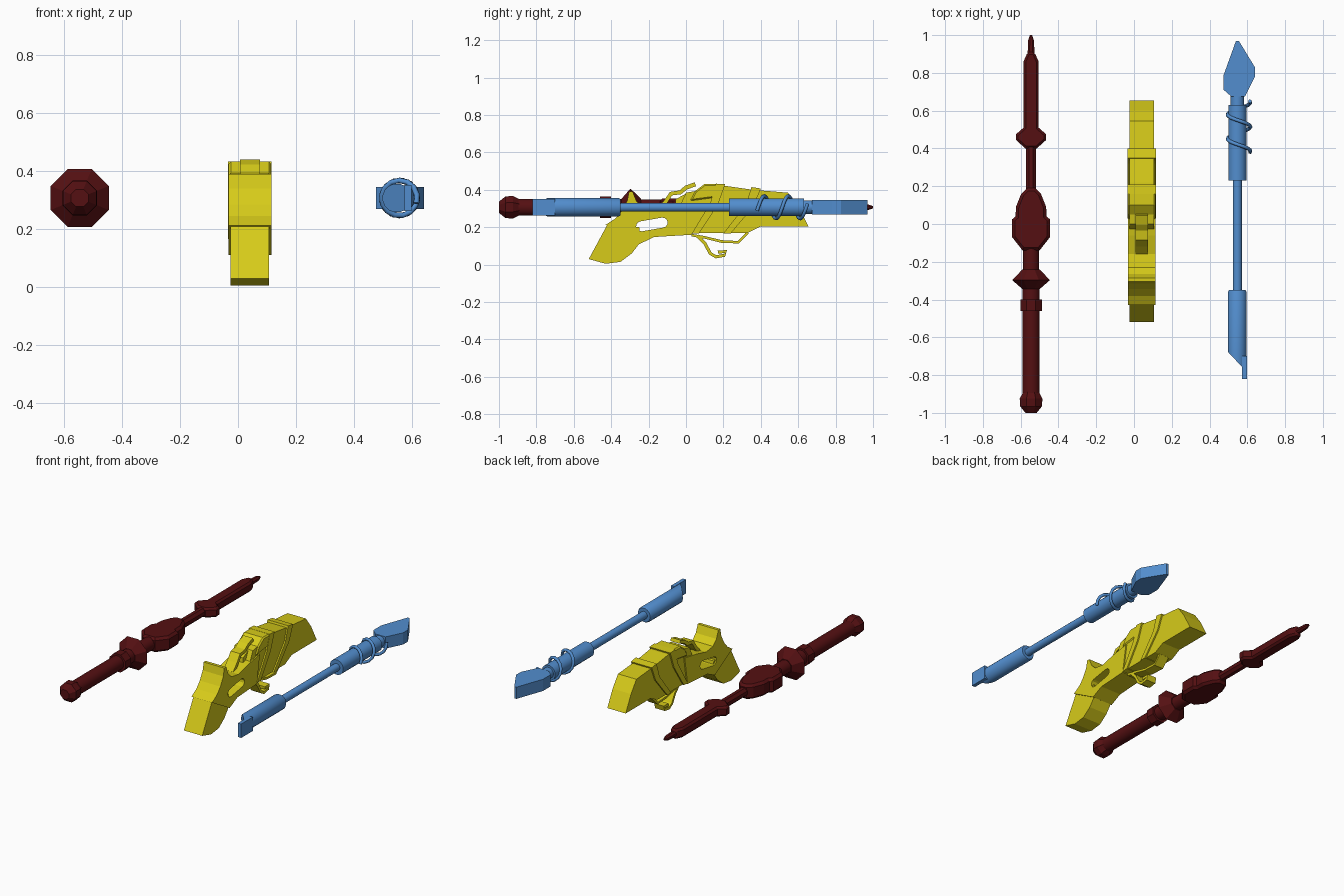
import bpy, bmesh, math
from mathutils import Vector

cube = bpy.data.objects.get("Cube")
if cube:
    bpy.data.objects.remove(cube, do_unlink=True)


def material(name, rgb):
    m = bpy.data.materials.new(name)
    m.use_nodes = True
    m.diffuse_color = (*rgb, 1)
    m.node_tree.nodes["Principled BSDF"].inputs["Base Color"].default_value = (*rgb, 1)
    return m


RED = material("dark red", (0.09, 0.005, 0.006))
YELLOW = material("yellow", (0.68, 0.6, 0.01))
BLUE = material("sky blue", (0.085, 0.27, 0.62))
AXIS_Z = 0.307
RED_X, GUN_X, BLUE_X = -0.545, 0.041, 0.547


def finish(name, bm, mat, smooth=False):
    bmesh.ops.recalc_face_normals(bm, faces=bm.faces)
    mesh = bpy.data.meshes.new(name)
    bm.to_mesh(mesh)
    bm.free()
    mesh.materials.append(mat)
    ob = bpy.data.objects.new(name, mesh)
    bpy.context.collection.objects.link(ob)
    if smooth:
        bpy.ops.object.select_all(action="DESELECT")
        ob.select_set(True)
        bpy.context.view_layer.objects.active = ob
        bpy.ops.object.shade_smooth_by_angle(angle=math.radians(35))
    return ob


def turned_mesh(x, profile, sides):
    """Lathe (y, radius) pairs around a line parallel to y."""
    bm = bmesh.new()
    rings = []
    for y, r in profile:
        ring = []
        for i in range(sides):
            a = math.tau * (i + 0.5) / sides
            k = r / math.cos(math.pi / sides)
            ring.append(bm.verts.new((x + k * math.cos(a), y, AXIS_Z + k * math.sin(a))))
        rings.append(ring)
    for a, b in zip(rings, rings[1:]):
        for i in range(sides):
            j = (i + 1) % sides
            bm.faces.new((a[i], a[j], b[j], b[i]))
    bm.faces.new(rings[0])
    bm.faces.new(rings[-1])
    return bm


def turned(name, x, profile, mat, sides=16):
    return finish(name, turned_mesh(x, profile, sides), mat, sides > 8)


def prism(name, points, center, half, mat, side=True, bevel=0):
    """Extrude a (y, z) side outline along x, or an (x, y) outline along z."""
    bm = bmesh.new()
    if side:
        place = lambda p, d: (center + d, p[0], p[1])
        push = Vector((2 * half, 0, 0))
    else:
        place = lambda p, d: (p[0], p[1], center + d)
        push = Vector((0, 0, 2 * half))
    face = bm.faces.new([bm.verts.new(place(p, -half)) for p in points])
    out = bmesh.ops.extrude_face_region(bm, geom=[face])
    bmesh.ops.translate(bm, vec=push, verts=[v for v in out["geom"] if isinstance(v, bmesh.types.BMVert)])
    ob = finish(name, bm, mat)
    if bevel:
        mod = ob.modifiers.new("bevel", "BEVEL")
        mod.width = bevel
        mod.segments = 1
        mod.limit_method = "ANGLE"
        mod.angle_limit = math.radians(60)
    return ob


def ribbon(name, path, thick, half, mat):
    """Side outline of constant thickness following a (y, z) path."""
    left, right = [], []
    for i, p in enumerate(path):
        a, b = Vector(path[max(i - 1, 0)]), Vector(path[min(i + 1, len(path) - 1)])
        d = (b - a).normalized()
        n = Vector((-d.y, d.x)) * thick / 2
        left.append(Vector(p) + n)
        right.append(Vector(p) - n)
    return prism(name, left + right[::-1], GUN_X, half, mat)


# Red sword: grip, guard and flat blade
turned("sword_pommel", RED_X, [(-1, 0.03), (-0.965, 0.058), (-0.925, 0.06), (-0.89, 0.042)], RED, 8)
turned("sword_grip", RED_X, [(-0.91, 0.045), (-0.3, 0.045)], RED)
turned("sword_grip_ring", RED_X, [(-0.46, 0.057), (-0.4, 0.057)], RED, 8)
turned("sword_guard", RED_X, [(-0.345, 0.045), (-0.297, 0.1), (-0.24, 0.045)], RED, 8)
turned("sword_neck", RED_X, [(-0.25, 0.042), (-0.1, 0.042)], RED)


def mirrored(half_outline):
    return ([(RED_X + w, y) for y, w in half_outline]
            + [(RED_X - w, y) for y, w in reversed(half_outline)])


prism("sword_core", mirrored([(-0.14, 0.045), (-0.07, 0.1), (0.025, 0.1), (0.04, 0.082),
      (0.09, 0.08), (0.16, 0.052), (0.19, 0.022)]), AXIS_Z, 0.048, RED, False, 0.015)
turned("sword_shaft", RED_X, [(0.15, 0.027), (0.43, 0.027)], RED, 8)
prism("sword_blade", mirrored([(0.4, 0.03), (0.445, 0.08), (0.475, 0.08), (0.51, 0.04),
      (0.86, 0.04), (0.91, 0.018)]), AXIS_Z, 0.032, RED, False, 0.012)
turned("sword_tip", RED_X, [(0.9, 0.018), (0.97, 0.016), (1, 0.006)], RED, 8)

# Yellow pistol: grip, stock with raised comb, barrel
prism("pistol_grip", [(-0.52, 0.03), (-0.43, 0.005), (-0.35, 0.015), (-0.29, 0.06),
      (-0.24, 0.125), (-0.25, 0.2), (-0.42, 0.215)], GUN_X, 0.066, YELLOW)
stock = prism("pistol_stock", [(-0.43, 0.213), (-0.25, 0.11), (-0.17, 0.148), (0.03, 0.16),
              (0.06, 0.34), (-0.06, 0.32), (-0.16, 0.295), (-0.23, 0.305), (-0.265, 0.34),
              (-0.285, 0.39), (-0.305, 0.39), (-0.315, 0.34), (-0.345, 0.285), (-0.38, 0.245)],
              GUN_X, 0.074, YELLOW)
prism("pistol_barrel", [(0.0, 0.158), (0.04, 0.17), (0.33, 0.17), (0.4, 0.205), (0.655, 0.205),
      (0.6, 0.31), (0.545, 0.385), (0.36, 0.4), (0.22, 0.42), (0.1, 0.425), (0.06, 0.395),
      (0.0, 0.385), (-0.03, 0.32)], GUN_X, 0.066, YELLOW)

# Rounded slot cut through the stock
slot = []
for cy, cz, start in ((-0.125, 0.225, -80), (-0.24, 0.205, 100)):
    for i in range(7):
        a = math.radians(start + i * 30)
        slot.append((cy + 0.027 * math.cos(a), cz + 0.027 * math.sin(a)))
cutter = prism("slot_cutter", slot, GUN_X, 0.2, YELLOW)
cutter.hide_render = True
cut = stock.modifiers.new("slot", "BOOLEAN")
cut.operation = "DIFFERENCE"
cut.solver = "EXACT"
cut.object = cutter
bpy.ops.object.select_all(action="DESELECT")
stock.select_set(True)
bpy.context.view_layer.objects.active = stock
bpy.ops.object.modifier_apply(modifier=cut.name)
bpy.data.objects.remove(cutter, do_unlink=True)

# Slanted straps, top rib, hammer, trigger guard and trigger
prism("front_strap", [(0.35, 0.415), (0.4, 0.407), (0.36, 0.31), (0.24, 0.168), (0.2, 0.168),
      (0.32, 0.32)], GUN_X, 0.075, YELLOW)
prism("rear_strap", [(0.16, 0.433), (0.21, 0.43), (0.17, 0.32), (0.07, 0.168), (0.03, 0.165),
      (0.13, 0.33)], GUN_X, 0.075, YELLOW)
prism("breech_block", [(0.02, 0.34), (0.05, 0.395), (0.1, 0.432), (0.17, 0.432), (0.17, 0.36)],
      GUN_X, 0.073, YELLOW, bevel=0.008)
ribbon("hammer", [(-0.15, 0.29), (-0.11, 0.335), (-0.08, 0.38), (-0.03, 0.387), (0.0, 0.412),
       (0.05, 0.43)], 0.022, 0.034, YELLOW)
prism("hammer_base", [(-0.06, 0.3), (-0.055, 0.35), (0.0, 0.38), (0.05, 0.38), (0.05, 0.3)],
      GUN_X, 0.034, YELLOW)
ribbon("trigger_guard", [(0.03, 0.158), (0.1, 0.146), (0.19, 0.124), (0.28, 0.12), (0.33, 0.172)],
       0.014, 0.034, YELLOW)
ribbon("trigger", [(0.06, 0.155), (0.1, 0.115), (0.13, 0.06), (0.16, 0.042), (0.205, 0.05),
       (0.215, 0.07), (0.17, 0.068)], 0.017, 0.034, YELLOW)

# Blue staff: slanted handle end, shaft, collar and leaf blade
bm = turned_mesh(BLUE_X, [(-0.85, 0.049), (-0.36, 0.049), (-0.35, 0.044)], 16)
cut_geom = bm.verts[:] + bm.edges[:] + bm.faces[:]
res = bmesh.ops.bisect_plane(bm, geom=cut_geom, plane_co=(0.5, -0.68, 0),
                             plane_no=(-0.08, -0.075, 0), clear_outer=True)
edges = [e for e in res["geom_cut"] if isinstance(e, bmesh.types.BMEdge)]
bmesh.ops.holes_fill(bm, edges=edges)
finish("staff_handle", bm, BLUE, True)
prism("staff_end_plate", [(0.573, -0.82), (0.597, -0.82), (0.597, -0.7), (0.573, -0.7)],
      AXIS_Z, 0.045, BLUE, False)
turned("staff_shaft", BLUE_X, [(-0.36, 0.024), (0.24, 0.024)], BLUE)
turned("staff_collar", BLUE_X, [(0.23, 0.048), (0.63, 0.048)], BLUE)
turned("staff_neck", BLUE_X, [(0.62, 0.035), (0.7, 0.035)], BLUE)
prism("leaf_blade", [(0.515, 0.675), (0.475, 0.71), (0.475, 0.79), (0.54, 0.97), (0.555, 0.97),
      (0.64, 0.83), (0.64, 0.78), (0.588, 0.675)], AXIS_Z, 0.038, BLUE, False)

# Vine wound round the collar
curve = bpy.data.curves.new("vine", "CURVE")
curve.dimensions = "3D"
curve.bevel_depth = 0.01
curve.bevel_resolution = 1
curve.use_fill_caps = True
spline = curve.splines.new("POLY")
steps = 28
spline.points.add(steps)
for i, p in enumerate(spline.points):
    t = i / steps
    a = -0.3 + t * 2.1 * math.tau
    p.co = (0.556 + 0.061 * math.cos(a), 0.38 + 0.27 * t, AXIS_Z + 0.061 * math.sin(a), 1)
curve.materials.append(BLUE)
vine = bpy.data.objects.new("vine", curve)
bpy.context.collection.objects.link(vine)
bpy.ops.object.select_all(action="DESELECT")
vine.select_set(True)
bpy.context.view_layer.objects.active = vine
bpy.ops.object.convert(target="MESH")
